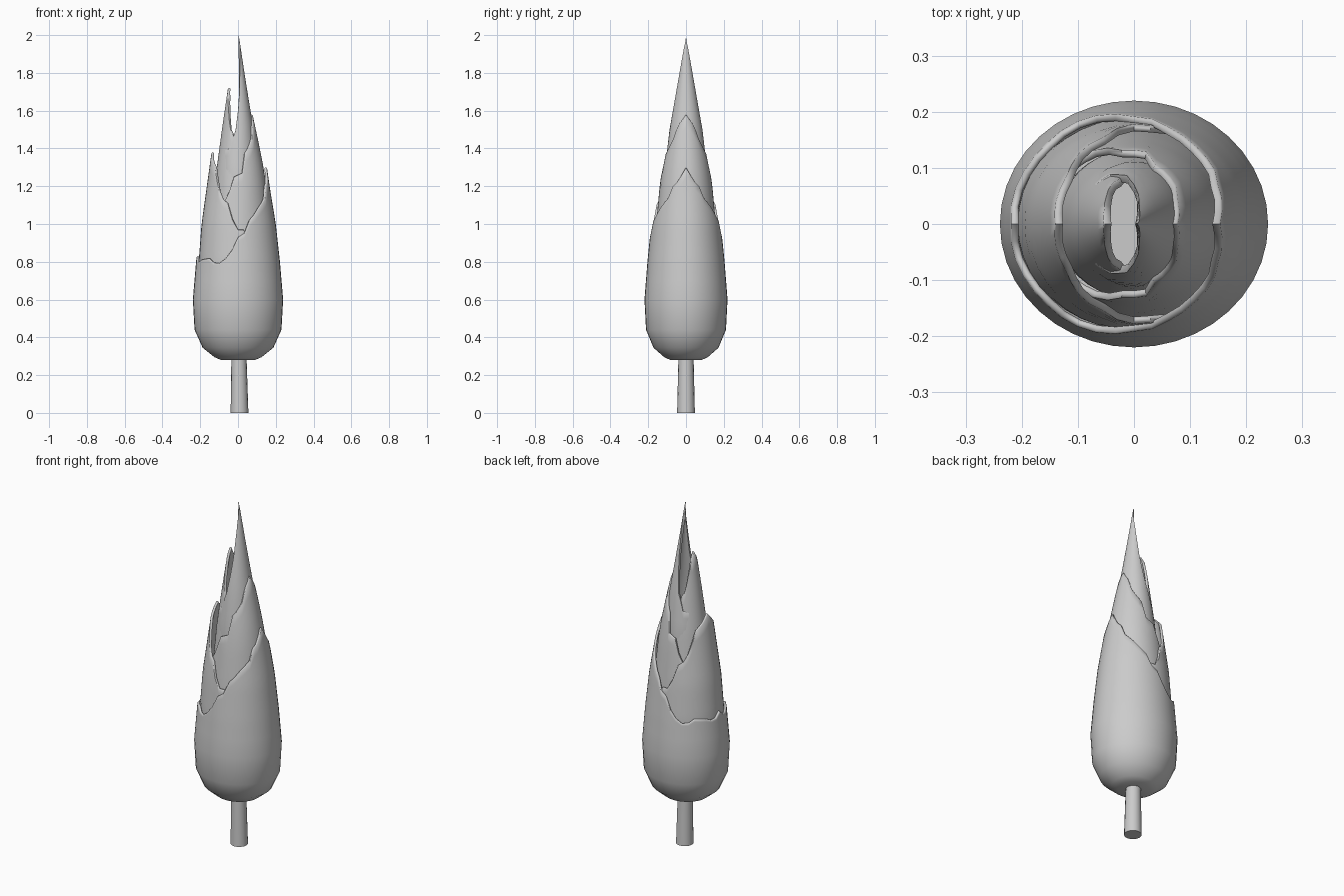
import bpy, bmesh, math

if "Cube" in bpy.data.objects:
    bpy.data.objects.remove(bpy.data.objects["Cube"], do_unlink=True)

GREY = (0.6, 0.6, 0.6, 1.0)
mat = bpy.data.materials.new("plain_grey")
mat.use_nodes = True
mat.diffuse_color = GREY
mat.node_tree.nodes["Principled BSDF"].inputs["Base Color"].default_value = GREY

SEGMENTS = 40
THICKNESS = 0.014


def lerp(table, x):
    """Piecewise linear lookup in a list of (x, value) pairs."""
    for (x0, v0), (x1, v1) in zip(table, table[1:]):
        if x <= x1:
            return v0 + (v1 - v0) * max(0, (x - x0) / (x1 - x0))
    return table[-1][1]


def finish(name, bm, angle):
    bmesh.ops.recalc_face_normals(bm, faces=bm.faces)
    mesh = bpy.data.meshes.new(name)
    bm.to_mesh(mesh)
    bm.free()
    mesh.materials.append(mat)
    obj = bpy.data.objects.new(name, mesh)
    bpy.context.collection.objects.link(obj)
    bpy.ops.object.select_all(action='DESELECT')
    obj.select_set(True)
    bpy.context.view_layer.objects.active = obj
    bpy.ops.object.shade_smooth_by_angle(angle=math.radians(angle))
    return obj


def loft(bm, columns):
    """Join closed-around columns of points and cap the first and last ring."""
    grid = [[bm.verts.new(p) for p in col] for col in columns]
    n = len(grid)
    for i in range(n):
        a, b = grid[i], grid[(i + 1) % n]
        for j in range(len(a) - 1):
            bm.faces.new((a[j], b[j], b[j + 1], a[j + 1]))
    for end in (0, -1):
        bm.faces.new([col[end] for col in grid])


def leaf(name, side, profile, rim, depth, split):
    """Cupped leaf: radius by height, ragged rim height by angle from its tip."""
    bm = bmesh.new()
    knots = [z for z, r in profile if z < split] + [split]
    columns = []
    for i in range(SEGMENTS):
        ang = 2 * math.pi * i / SEGMENTS
        from_tip = math.degrees(min(ang, 2 * math.pi - ang))
        top = lerp(rim, from_tip) - 0.005
        heights = knots + [split + (top - split) * k / 12 for k in range(1, 13)]
        outer = [(z, lerp(profile, z)) for z in heights]
        inner = [(z, max(r - THICKNESS, r * 0.3)) for z, r in outer]
        r_out, r_in = outer[-1][1], inner[-1][1]
        lip = [(top + 0.005 * up, r_out + (r_in - r_out) * f)
               for f, up in ((0.2, 0.7), (0.5, 1), (0.8, 0.7))]
        # the inner wall stops above the cup floor
        wall = outer + lip + inner[:1:-1]
        columns.append([(side * r * math.cos(ang), depth * r * math.sin(ang), z)
                        for z, r in wall])
    loft(bm, columns)
    return finish(name, bm, 50)


# Nested leaves, alternating sides from the outside in
leaf("outer_leaf", 1,
     [(0.28, 0.09), (0.295, 0.125), (0.345, 0.187), (0.44, 0.23), (0.6, 0.239),
      (0.8, 0.222), (1.0, 0.2), (1.17, 0.172), (1.3, 0.153)],
     [(0, 1.3), (19, 1.22), (28, 1.2), (37, 1.13), (50, 1.1), (63, 1.05),
      (72, 1.02), (81, 0.95), (90, 0.93), (103, 0.83), (122, 0.78),
      (132, 0.82), (155, 0.81), (167, 0.79), (180, 0.83)], 0.92, 0.7)
leaf("second_leaf", -1,
     [(0.4, 0.12), (0.5, 0.19), (0.6, 0.207), (0.8, 0.208), (1.0, 0.193),
      (1.2, 0.165), (1.38, 0.14)],
     [(0, 1.38), (18, 1.34), (38, 1.3), (53, 1.18), (63, 1.13), (72, 1.11),
      (84, 1.0), (90, 0.97), (99, 0.97), (108, 0.92), (130, 0.88),
      (180, 0.85)], 0.91, 0.7)
leaf("third_leaf", 1,
     [(0.5, 0.1), (0.6, 0.18), (0.8, 0.185), (1.0, 0.17), (1.2, 0.15),
      (1.3, 0.135), (1.45, 0.105), (1.58, 0.077)],
     [(0, 1.58), (33, 1.52), (42, 1.46), (62, 1.4), (75, 1.37), (81, 1.27),
      (99, 1.25), (113, 1.13), (140, 1.08), (180, 1.05)], 0.93, 0.8)
leaf("fourth_leaf", -1,
     [(0.6, 0.08), (0.7, 0.14), (1.0, 0.14), (1.28, 0.115), (1.5, 0.085),
      (1.72, 0.053)],
     [(0, 1.72), (27, 1.68), (46, 1.6), (62, 1.5), (73, 1.48), (84, 1.38),
      (90, 1.27), (100, 1.25), (130, 1.2), (180, 1.18)], 0.95, 0.9)
leaf("heart_leaf", 1,
     [(0.7, 0.06), (0.8, 0.11), (1.0, 0.118), (1.3, 0.105), (1.5, 0.083),
      (1.6, 0.066), (1.8, 0.034), (2.0, 0.004)],
     [(0, 2.0), (45, 1.94), (63, 1.88), (72, 1.82), (81, 1.7), (90, 1.6),
      (99, 1.5), (108, 1.46), (117, 1.4), (180, 1.38)], 1.05, 1.0)

# Stem, slightly flared and offset toward the foot
stem = bmesh.new()
loft(stem, [[(cx + r * math.cos(a), r * math.sin(a), z)
             for cx, r, z in ((0.008, 0.047, 0), (0.005, 0.04, 0.3))]
            for a in (2 * math.pi * i / 16 for i in range(16))])
finish("stem", stem, 40)
